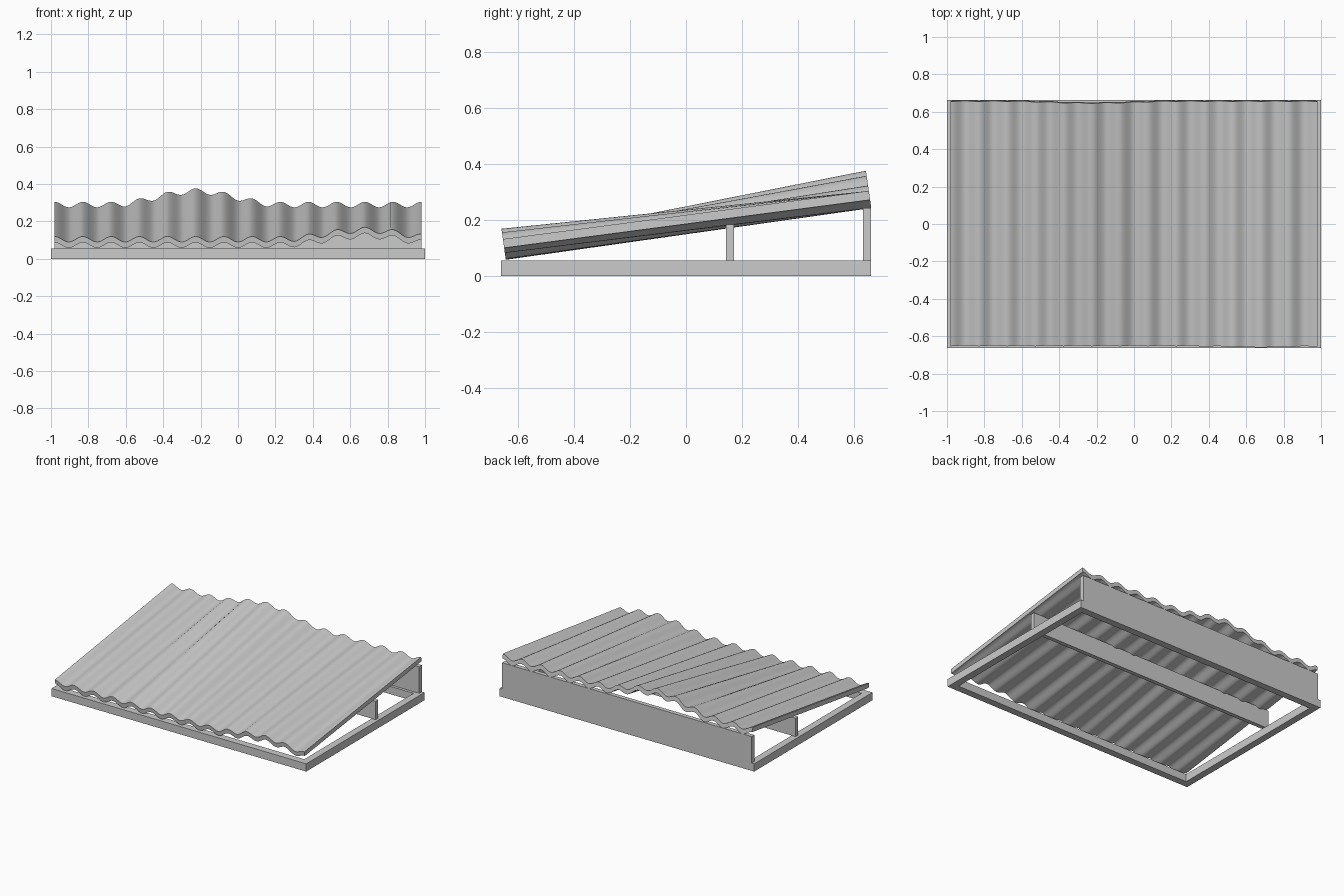
import bpy, bmesh, math

if "Cube" in bpy.data.objects:
    bpy.data.objects.remove(bpy.data.objects["Cube"])


def box(name, x0, x1, y0, y1, z0, z1):
    bm = bmesh.new()
    bmesh.ops.create_cube(bm, size=1)
    for v in bm.verts:
        v.co.x = (x0 + x1) / 2 + v.co.x * (x1 - x0)
        v.co.y = (y0 + y1) / 2 + v.co.y * (y1 - y0)
        v.co.z = (z0 + z1) / 2 + v.co.z * (z1 - z0)
    return finish(name, bm)


def finish(name, bm):
    bmesh.ops.recalc_face_normals(bm, faces=bm.faces)
    me = bpy.data.meshes.new(name)
    bm.to_mesh(me)
    bm.free()
    ob = bpy.data.objects.new(name, me)
    bpy.context.collection.objects.link(ob)
    return ob


# Base frame
W, D, H, B = 1.0, 0.663, 0.055, 0.05
box("front_rail", -W, W, -D, -D + B, 0, H)
box("back_rail", -W, W, D - B, D, 0, H)
for side, s in (("left", -1), ("right", 1)):
    xs = sorted((s * W, s * (W - B)))
    box(side + "_rail", *xs, -D + B, D - B, 0, H)

# Upright support boards
box("back_board", -0.98, 0.98, 0.633, D, H, 0.243)
box("middle_board", -0.98, 0.98, 0.143, 0.172, H, 0.185)


# Corrugated roof sheet, warped upward at one spot on each end
def bump(x, centre, height, radius=0.45):
    t = max(0, 1 - abs(x - centre) / radius)
    return height * t * t * (3 - 2 * t)


ROWS, WAVES, SEG = 1, 13, 12
y0, z0, y1, z1 = -0.645, 0.058, 0.663, 0.243
tilt = math.atan2(z1 - z0, y1 - y0)
n = WAVES * SEG
bm = bmesh.new()
rings = []
for i in range(n + 1):
    x = -0.98 + 1.96 * i / n
    wave = 0.015 + 0.015 * math.cos(2 * math.pi * i / SEG)
    front = wave + bump(x, 0.679, 0.05)
    back = wave + bump(x, -0.226, 0.073)
    ring = []
    for y, z, h in ((y0, z0, front), (y1, z1, back),
                    (y1, z1, back + 0.032), (y0, z0, front + 0.032)):
        ring.append(bm.verts.new((x, y - h * math.sin(tilt), z + h * math.cos(tilt))))
    rings.append(ring)
for a, b in zip(rings, rings[1:]):
    for k in range(4):
        m = (k + 1) % 4
        bm.faces.new((a[k], a[m], b[m], b[k]))
bm.faces.new(rings[0])
bm.faces.new(rings[-1])
roof = finish("corrugated_roof", bm)
bpy.context.view_layer.objects.active = roof
roof.select_set(True)
bpy.ops.object.shade_smooth_by_angle(angle=math.radians(30))
